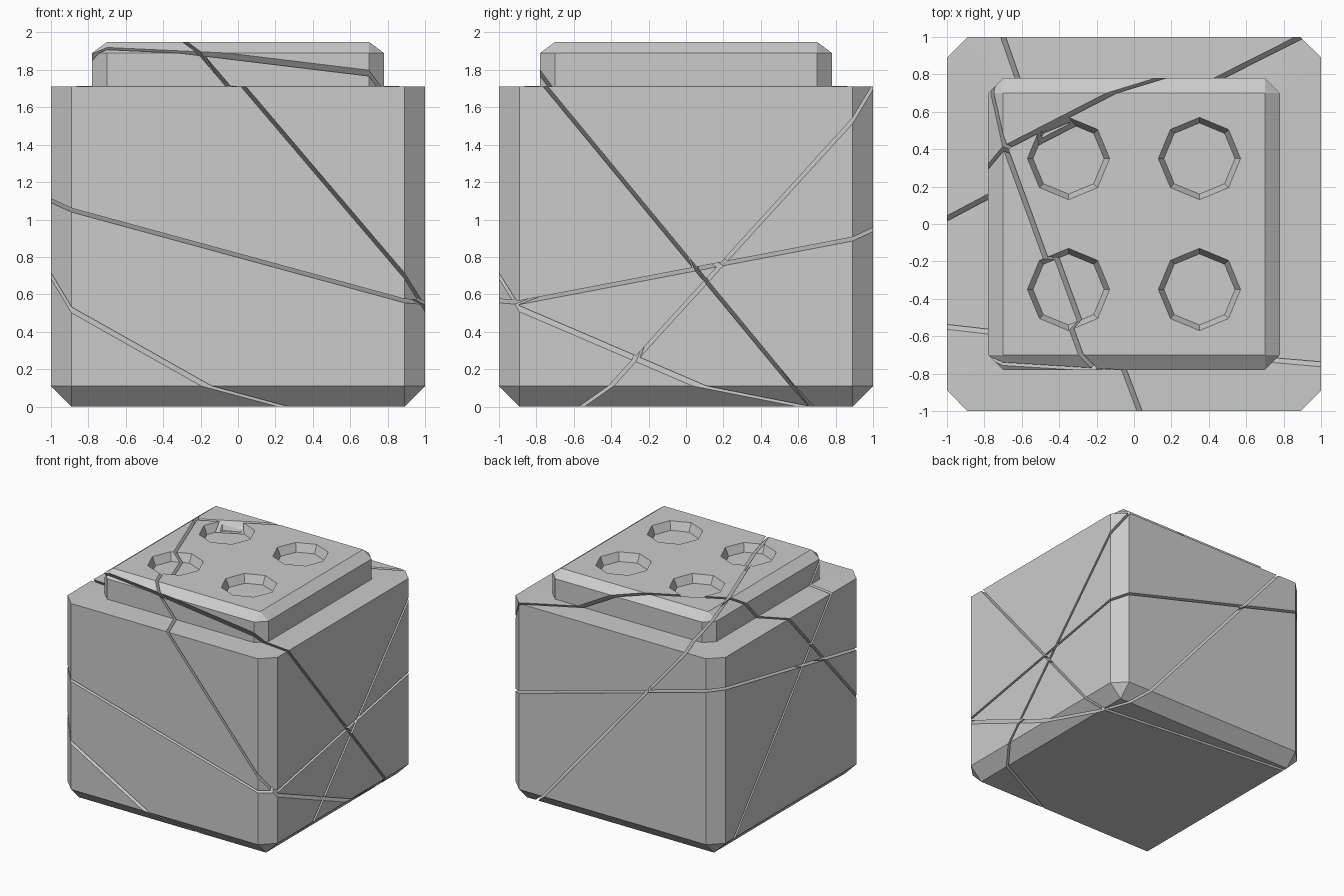
import bpy, bmesh
from mathutils import Vector, Matrix

if "Cube" in bpy.data.objects:
    bpy.data.objects.remove(bpy.data.objects["Cube"])


def make_object(name, bm):
    bmesh.ops.recalc_face_normals(bm, faces=bm.faces)
    me = bpy.data.meshes.new(name)
    bm.to_mesh(me)
    bm.free()
    ob = bpy.data.objects.new(name, me)
    bpy.context.collection.objects.link(ob)
    return ob


def ring(bm, half, cut, z):
    """Square outline with corners cut off by `cut`."""
    c = half - cut
    pts = [(half, -c), (half, c), (c, half), (-c, half),
           (-half, c), (-half, -c), (-c, -half), (c, -half)]
    return [bm.verts.new((x, y, z)) for x, y in pts]


def cut_with(target, cutter):
    mod = target.modifiers.new("cut", 'BOOLEAN')
    mod.operation = 'DIFFERENCE'
    mod.solver = 'EXACT'
    mod.object = cutter
    bpy.context.view_layer.objects.active = target
    bpy.ops.object.modifier_apply(modifier=mod.name)
    bpy.data.objects.remove(cutter)


# Block: chamfered base, straight walls, ledge, raised cap with chamfered rim
bm = bmesh.new()
profile = [(0.89, 0, 0), (1, 0.11, 0.11), (1, 0.11, 1.71),
           (0.78, 0.08, 1.714), (0.78, 0.08, 1.89), (0.70, 0, 1.95)]
rings = [ring(bm, *p) for p in profile]
for a, b in zip(rings, rings[1:]):
    for i in range(8):
        j = (i + 1) % 8
        bm.faces.new((a[i], a[j], b[j], b[i]))
bm.faces.new(rings[0][::-1])
bm.faces.new(rings[-1])
bmesh.ops.remove_doubles(bm, verts=bm.verts, dist=0.001)
block = make_object("cracked_block", bm)

# Four tapered octagonal sockets in the cap
for x in (-0.35, 0.35):
    for y in (-0.35, 0.35):
        bm = bmesh.new()
        bmesh.ops.create_cone(bm, cap_ends=True, segments=8,
                              radius1=0.19, radius2=0.25, depth=0.14,
                              matrix=Matrix.Translation((x, y, 1.95)))
        cut_with(block, make_object("socket_cutter", bm))

# Cracks: thin slabs through three surface points each
GAP = 0.02
cracks = [
    ((-0.70, 1, 1.71), (0.03, -1, 1.71), (1, -1, 0.57)),
    ((-1, 0.03, 1.71), (0.89, 1, 1.71), (1, -0.40, 0.11)),
    ((-1, -0.55, 1.71), (1, -0.75, 1.71), (1, 0.57, 0.11)),
    ((-0.89, -1, 1.05), (0.89, -1, 0.565), (1, 0.89, 0.895)),
]
for pts in cracks:
    a, b, c = map(Vector, pts)
    n = (b - a).cross(c - a).normalized()
    rot = n.to_track_quat('Z', 'Y').to_matrix().to_4x4()
    m = (Matrix.Translation((a + b + c) / 3) @ rot
         @ Matrix.Diagonal((8, 8, GAP, 1)))
    bm = bmesh.new()
    bmesh.ops.create_cube(bm, size=1, matrix=m)
    cut_with(block, make_object("crack_cutter", bm))
